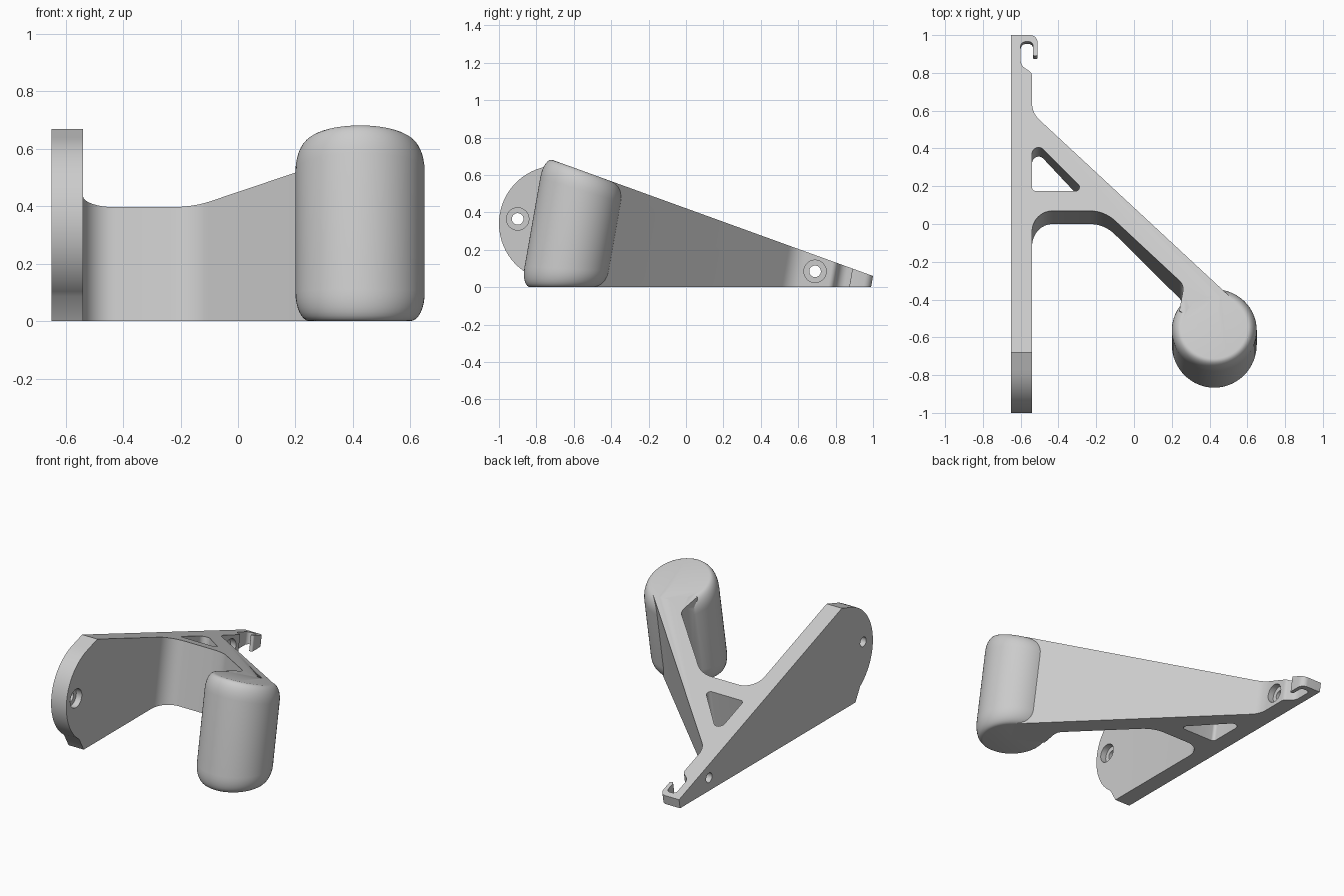
import bpy, bmesh, math
from mathutils import Vector

if "Cube" in bpy.data.objects:
    bpy.data.objects.remove(bpy.data.objects["Cube"], do_unlink=True)

SLOPE = 0.362       # fall of the top plane towards the back
TOP = 0.422         # its height at y = 0
LEAN = 0.176        # walls lean halfway between both end planes

plastic = bpy.data.materials.new("light grey plastic")
plastic.use_nodes = True
GREY = (0.6, 0.6, 0.6, 1)
plastic.diffuse_color = GREY
plastic.node_tree.nodes["Principled BSDF"].inputs["Base Color"].default_value = GREY


def place(x, y, f):
    """Point at fraction f between the floor and the sloped top, y given on top."""
    z = TOP - SLOPE * y
    return Vector((x, y - LEAN * z * (1 - f), z * f))


def rounded(corners, steps=8):
    """Round each (x, y, radius) corner of a closed outline."""
    out = []
    for i, (x, y, r) in enumerate(corners):
        p = Vector((x, y))
        if r == 0:
            out.append(p)
            continue
        a = (Vector(corners[i - 1][:2]) - p).normalized()
        b = (Vector(corners[(i + 1) % len(corners)][:2]) - p).normalized()
        half = a.angle(b) / 2
        centre = p + (a + b).normalized() * r / math.sin(half)
        start = p + a * r / math.tan(half) - centre
        end = p + b * r / math.tan(half) - centre
        sweep = start.angle_signed(end)
        for s in range(steps + 1):
            t = -sweep * s / steps
            c, n = math.cos(t), math.sin(t)
            out.append(centre + Vector((start.x * c - start.y * n, start.x * n + start.y * c)))
    return out


def loft(name, rings):
    """Solid skinned through equal rings of points, capped at both ends."""
    bm = bmesh.new()
    loops = [[bm.verts.new(p) for p in ring] for ring in rings]
    for lo, hi in zip(loops, loops[1:]):
        for i in range(len(lo)):
            bm.faces.new((lo[i - 1], lo[i], hi[i], hi[i - 1]))
    bm.faces.new(loops[0][::-1])
    bm.faces.new(loops[-1])
    bmesh.ops.recalc_face_normals(bm, faces=bm.faces)
    mesh = bpy.data.meshes.new(name)
    bm.to_mesh(mesh)
    bm.free()
    mesh.materials.append(plastic)
    obj = bpy.data.objects.new(name, mesh)
    bpy.context.collection.objects.link(obj)
    return obj


def combine(target, other, operation):
    other.hide_render = True
    bpy.context.view_layer.objects.active = target
    mod = target.modifiers.new("combine", "BOOLEAN")
    mod.operation, mod.solver, mod.object = operation, "EXACT", other
    bpy.ops.object.modifier_apply(modifier=mod.name)
    bpy.data.objects.remove(other, do_unlink=True)


# Wall plate with hook, cross web and diagonal arm in one outline
outline = rounded([
    (-0.65, 1.0, 0), (-0.51, 1.0, 0.04), (-0.51, 0.89, 0.01), (-0.535, 0.89, 0.01),
    (-0.535, 0.965, 0.02), (-0.60, 0.965, 0.025), (-0.60, 0.84, 0.05), (-0.54, 0.80, 0.03),
    (-0.54, 0.588, 0.12), (0.53, -0.405, 0), (0.425, -0.55, 0), (0.24, -0.46, 0),
    (0.265, -0.323, 0.06), (-0.157, 0.07, 0.2), (-0.54, 0.07, 0.11),
    (-0.54, -1.3, 0), (-0.65, -1.3, 0)])
bracket = loft("wall_bracket", [[place(p.x, p.y, f) for p in outline] for f in (0, 1)])

# Triangular opening behind the web
opening = rounded([(-0.54, 0.455, 0.035), (-0.26, 0.175, 0.02), (-0.54, 0.175, 0.02)])
combine(bracket, loft("opening_cutter",
        [[place(p.x, p.y, f) for p in opening] for f in (-0.2, 1.2)]), "DIFFERENCE")

# Rounded front end of the wall plate
end = [(-0.68, TOP + SLOPE * 0.68)]
for s in range(25):
    a = math.radians(105 + 130 * s / 24)
    end.append((-0.69 + 0.31 * math.cos(a), 0.34 + 0.31 * math.sin(a)))
end += [(-0.82, 0), (-0.82, -0.2), (-1.6, -0.2), (-1.6, 1.2), (-0.68, 1.2)]
combine(bracket, loft("end_cutter",
        [[Vector((x, y, z)) for y, z in end] for x in (-0.8, -0.5)]), "DIFFERENCE")

# Leaning knob with softened rims, between the floor and the sloped top
levels = []
for s in range(9):
    a = math.pi / 2 * (1 - s / 8)
    levels.append((0.16 * (1 - math.sin(a)), 0.175 + 0.05 * math.cos(a)))
levels += [(1 - f, r) for f, r in reversed(levels)]
knob = loft("knob", [[place(0.425 + r * math.cos(math.tau * i / 64),
                            -0.546 + r * 0.95 * math.sin(math.tau * i / 64), f)
                      for i in range(64)] for f, r in levels])
combine(bracket, knob, "UNION")

# Counterbored screw holes through the wall plate
for y, z in ((-0.9, 0.365), (0.69, 0.085)):
    for radius, x0, x1 in ((0.031, -0.8, -0.4), (0.06, -0.58, -0.4)):
        rings = [[Vector((x, y + radius * math.cos(math.tau * i / 32),
                          z + radius * math.sin(math.tau * i / 32)))
                  for i in range(32)] for x in (x0, x1)]
        combine(bracket, loft("screw_cutter", rings), "DIFFERENCE")

bpy.ops.object.select_all(action="DESELECT")
bracket.select_set(True)
bpy.context.view_layer.objects.active = bracket
bpy.ops.object.shade_smooth_by_angle(angle=math.radians(30))
